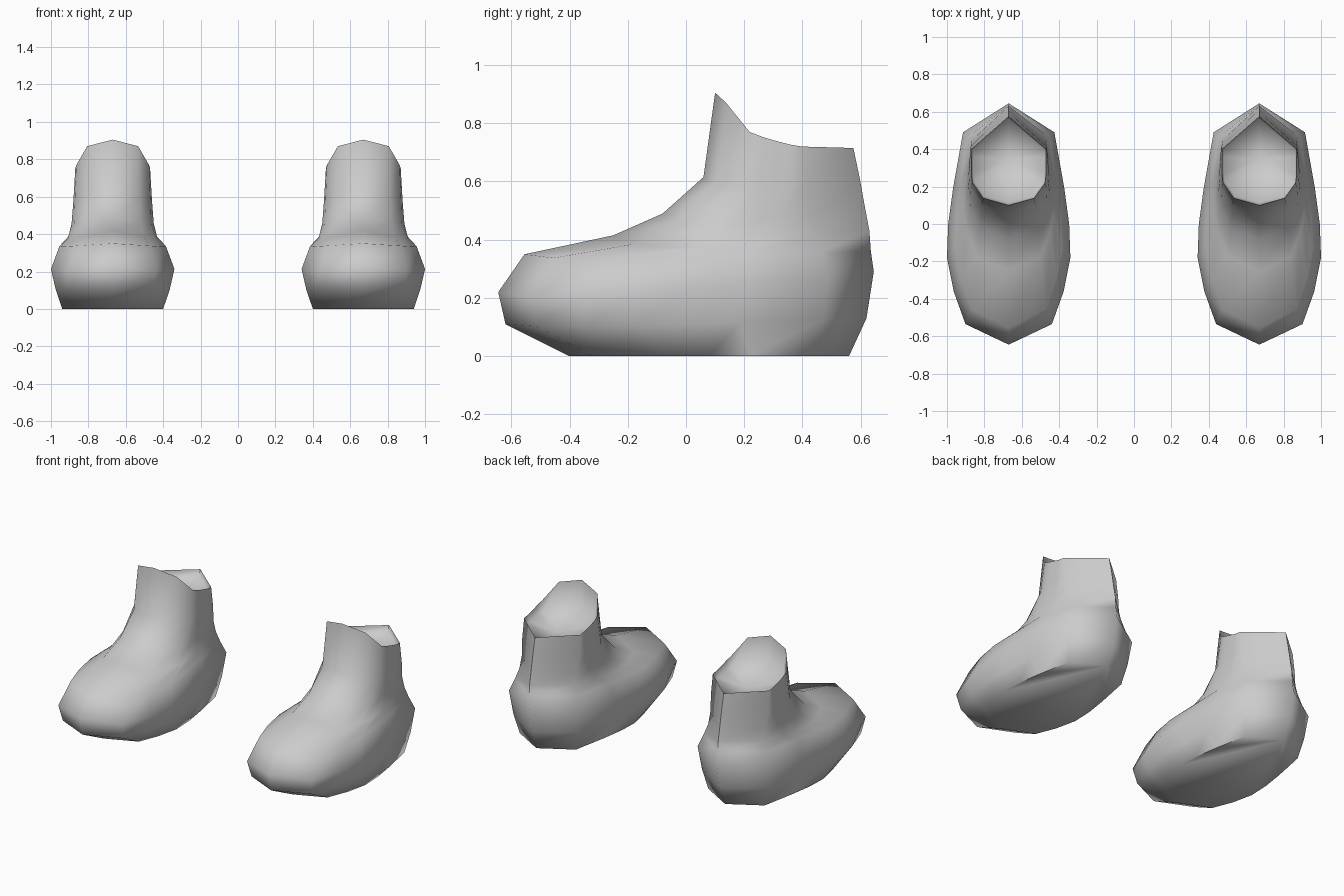
import bpy, bmesh, math

cube = bpy.data.objects.get("Cube")
if cube:
    bpy.data.objects.remove(cube, do_unlink=True)

grey = bpy.data.materials.new("soft_grey")
grey.use_nodes = True
grey.diffuse_color = (0.6, 0.6, 0.6, 1)
grey.node_tree.nodes["Principled BSDF"].inputs["Base Color"].default_value = (0.6, 0.6, 0.6, 1)

# Half outlines from front to back: (width factor, length factor)
FOOT = [(0, 0), (.7, .085), (.89, .22), (1, .36), (.98, .5), (.9, .65), (.74, .88), (0, 1)]
SHAFT = [(0, 0), (.68, .08), (.97, .25), (1, .35), (1, .45), (1, .54), (1, .63), (0, 1)]

# Rings from sole to ankle: half width, front y, back y, front z, back z, side drop, shaft blend
RINGS = [
    (.27, -.40, .56, 0, 0, 0, 0),
    (.305, -.62, .62, .11, .13, .02, 0),
    (.33, -.645, .645, .22, .29, .05, 0),
    (.285, -.555, .635, .35, .36, .03, .1),
    (.24, -.25, .63, .415, .43, .07, .35),
    (.22, -.08, .615, .49, .51, .07, .6),
    (.21, .06, .597, .615, .61, .05, .9),
]
RIM_Z = [.905, .87, .77, .752, .738, .727, .72, .715]


def mix(a, b, t):
    return a + (b - a) * t


def half_ring(w, front, back, zf, zb, drop, blend):
    points = []
    for (u0, v0), (u1, v1) in zip(FOOT, SHAFT):
        u, v = mix(u0, u1, blend), mix(v0, v1, blend)
        points.append((w * u, mix(front, back, v), mix(zf, zb, v) - drop * u * u * (1 - v)))
    return points


def full_ring(half):
    return half + [(-x, y, z) for x, y, z in half[-2:0:-1]]


def boot(name, centre):
    rings = [full_ring(half_ring(*r)) for r in RINGS]
    # Collar rising to a pointed tongue
    rim = [(.2 * u, mix(.1, .575, v), z) for (u, v), z in zip(SHAFT, RIM_Z)]
    rings.append(full_ring(rim))
    # Shallow recess inside the collar
    rings.append(full_ring([(x * .95, mix(y, .35, .06), mix(z, .68, .5) - .02) for x, y, z in rim]))

    bm = bmesh.new()
    loops = [[bm.verts.new((x + centre, y, z)) for x, y, z in ring] for ring in rings]
    n = len(loops[0])
    bm.faces.new(loops[0])
    for low, high in zip(loops, loops[1:]):
        for i in range(n):
            j = (i + 1) % n
            bm.faces.new((low[i], low[j], high[j], high[i]))
    middle = bm.verts.new((centre, .35, .66))
    for i in range(n):
        bm.faces.new((loops[-1][i], loops[-1][(i + 1) % n], middle))
    bmesh.ops.recalc_face_normals(bm, faces=bm.faces)

    mesh = bpy.data.meshes.new(name)
    bm.to_mesh(mesh)
    bm.free()
    mesh.materials.append(grey)
    obj = bpy.data.objects.new(name, mesh)
    bpy.context.collection.objects.link(obj)
    bpy.ops.object.select_all(action='DESELECT')
    obj.select_set(True)
    bpy.context.view_layer.objects.active = obj
    bpy.ops.object.shade_smooth_by_angle(angle=math.radians(75))


# Matching pair
boot("left_boot", .67)
boot("right_boot", -.67)
